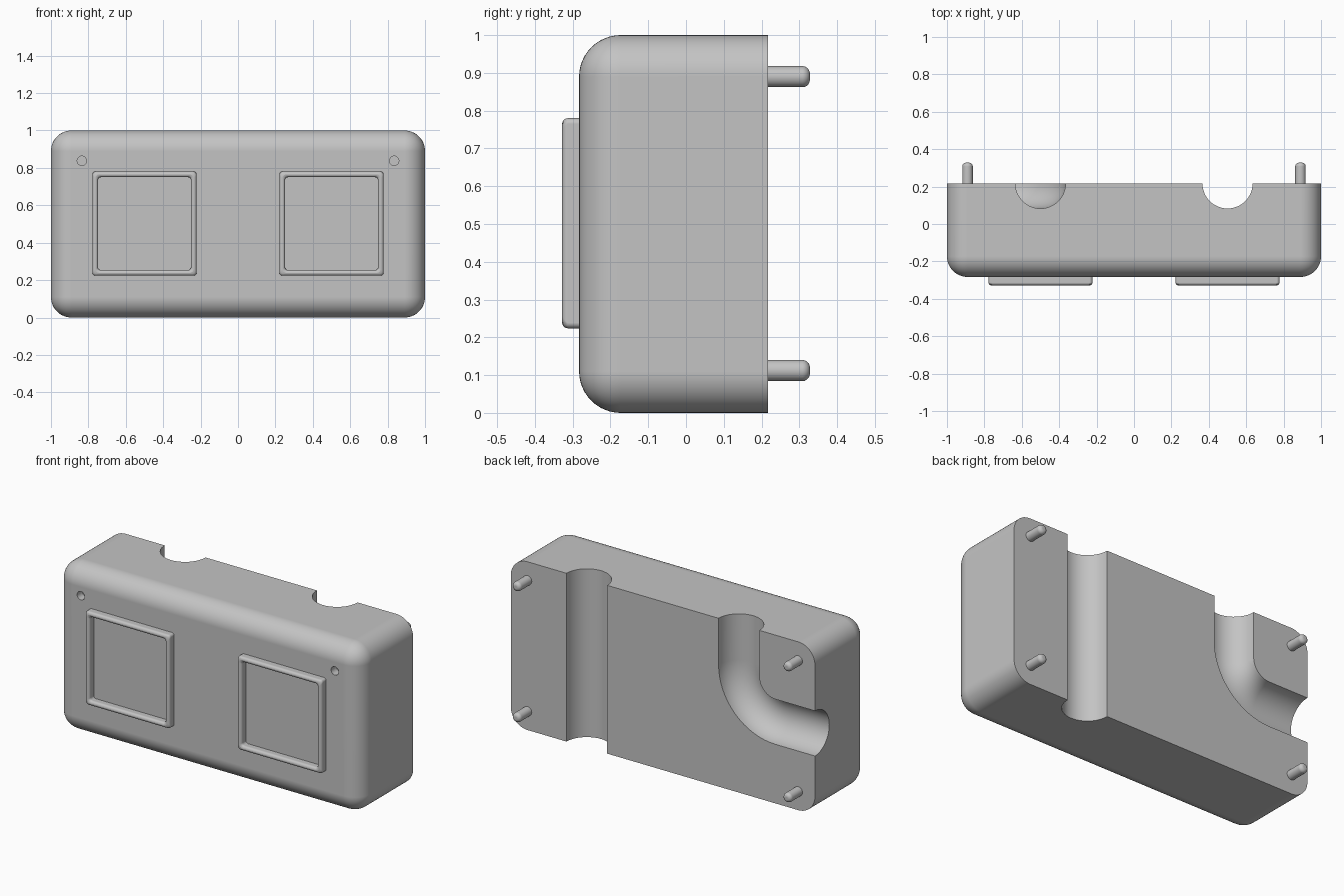
import bpy, bmesh, math
from mathutils import Vector, Matrix

cube = bpy.data.objects.get("Cube")
if cube:
    bpy.data.objects.remove(cube)

FRONT, BACK = -0.283, 0.217
GROOVE = 0.134
TURN = Matrix.Rotation(math.radians(-90), 4, 'X')   # local z becomes +y

grey = bpy.data.materials.new("plain grey")
grey.use_nodes = True
colour = (0.55, 0.55, 0.55, 1)
grey.diffuse_color = colour
grey.node_tree.nodes["Principled BSDF"].inputs["Base Color"].default_value = colour


def finish(name, bm):
    """Turn a bmesh into a grey object."""
    bmesh.ops.recalc_face_normals(bm, faces=bm.faces)
    mesh = bpy.data.meshes.new(name)
    bm.to_mesh(mesh)
    bm.free()
    mesh.materials.append(grey)
    obj = bpy.data.objects.new(name, mesh)
    bpy.context.collection.objects.link(obj)
    return obj


def activate(obj):
    bpy.ops.object.select_all(action='DESELECT')
    obj.select_set(True)
    bpy.context.view_layer.objects.active = obj


def smooth(obj):
    activate(obj)
    bpy.ops.object.shade_smooth_by_angle(angle=math.radians(35))
    weighted = obj.modifiers.new("even normals", 'WEIGHTED_NORMAL')
    weighted.keep_sharp = True


def box(low, high):
    low, high = Vector(low), Vector(high)
    bm = bmesh.new()
    bmesh.ops.create_cube(bm, size=1, matrix=Matrix.Translation((low + high) / 2)
                          @ Matrix.Diagonal((*(high - low), 1)))
    return bm


def cylinder(radius, start, length, turn=TURN, sides=32):
    bm = bmesh.new()
    place = Matrix.Translation(start) @ turn @ Matrix.Translation((0, 0, length / 2))
    bmesh.ops.create_cone(bm, cap_ends=True, segments=sides, radius1=radius,
                          radius2=radius, depth=length, matrix=place)
    return bm


def round_edges(bm, y_front, radius, segments):
    """Round the edges on the front plane and those running front to back."""
    def chosen(e):
        a, b = (v.co for v in e.verts)
        on_front = max(abs(a.y - y_front), abs(b.y - y_front)) < 1e-4
        return on_front or abs(a.y - b.y) > 0.9 * (a - b).length
    bmesh.ops.bevel(bm, geom=[e for e in bm.edges if chosen(e)], offset=radius,
                    segments=segments, profile=0.5, affect='EDGES', clamp_overlap=True)


def tube(path, radius, sides=48):
    """Sweep a circle along (point, sideways normal) pairs in the xz plane."""
    bm = bmesh.new()
    rings = []
    for point, normal in path:
        angles = [math.tau * i / sides for i in range(sides)]
        rings.append([bm.verts.new(point + radius * (normal * math.cos(a)
                      + Vector((0, math.sin(a), 0)))) for a in angles])
    for a, b in zip(rings, rings[1:]):
        for i in range(sides):
            j = (i + 1) % sides
            bm.faces.new((a[i], a[j], b[j], b[i]))
    bm.faces.new(rings[0])
    bm.faces.new(rings[-1])
    return bm


# Body block, rounded everywhere except around the flat back
bm = box((-1, FRONT, 0), (1, BACK, 1))
round_edges(bm, FRONT, 0.11, 12)
body = finish("body", bm)

# Straight half-round groove on the left of the back
cutters = [finish("straight_groove_cutter",
                  cylinder(GROOVE, (0.5, BACK, -0.1), 1.2, Matrix(), 48))]

# Bent groove on the right: from the top, turning out through the right end
bend, exit_z = 0.24, 0.485
centre = Vector((-0.5 - bend, BACK, exit_z + bend))
path = [(Vector((-0.5, BACK, 1.1)), Vector((1, 0, 0)))]
for i in range(17):
    a = math.radians(90) * i / 16
    normal = Vector((math.cos(a), 0, -math.sin(a)))
    path.append((centre + bend * normal, normal))
path.append((Vector((-1.1, BACK, exit_z)), Vector((0, 0, -1))))
cutters.append(finish("bent_groove_cutter", tube(path, GROOVE)))

# Small round holes near the top of the front
for side in (-1, 1):
    cutters.append(finish("hole_cutter", cylinder(0.025, (side * 0.835, FRONT - 0.1, 0.838), 0.15)))

# Cut the grooves and holes, then drop the cutters
for cutter in cutters:
    cutter.hide_render = True
    cut = body.modifiers.new("cut", 'BOOLEAN')
    cut.operation, cut.solver, cut.object = 'DIFFERENCE', 'EXACT', cutter
    activate(body)
    bpy.ops.object.modifier_apply(modifier=cut.name)
    bpy.data.objects.remove(cutter)
smooth(body)

for side, word in ((1, "left"), (-1, "right")):
    # Square raised frame with a sunken panel
    face_y = -0.328
    bm = box((side * 0.5 - 0.278, face_y, 0.224), (side * 0.5 + 0.278, FRONT + 0.01, 0.78))
    front = min(bm.faces, key=lambda f: f.calc_center_median().y)
    bmesh.ops.inset_region(bm, faces=[front], thickness=0.042)
    panel = bmesh.ops.extrude_discrete_faces(bm, faces=[front])["faces"][0]
    for v in panel.verts:
        v.co.y = FRONT - 0.002
    round_edges(bm, face_y, 0.017, 5)
    smooth(finish(word + "_frame", bm))

    # Round-tipped pegs at the back corners
    for z, level in ((0.89, "upper"), (0.112, "lower")):
        bm = cylinder(0.028, (side * 0.89, BACK - 0.02, z), 0.131)
        tip = max(v.co.y for v in bm.verts)
        rim = [e for e in bm.edges if all(tip - v.co.y < 1e-4 for v in e.verts)]
        bmesh.ops.bevel(bm, geom=rim, offset=0.02, segments=5, profile=0.5, affect='EDGES')
        smooth(finish(f"{level}_{word}_peg", bm))
